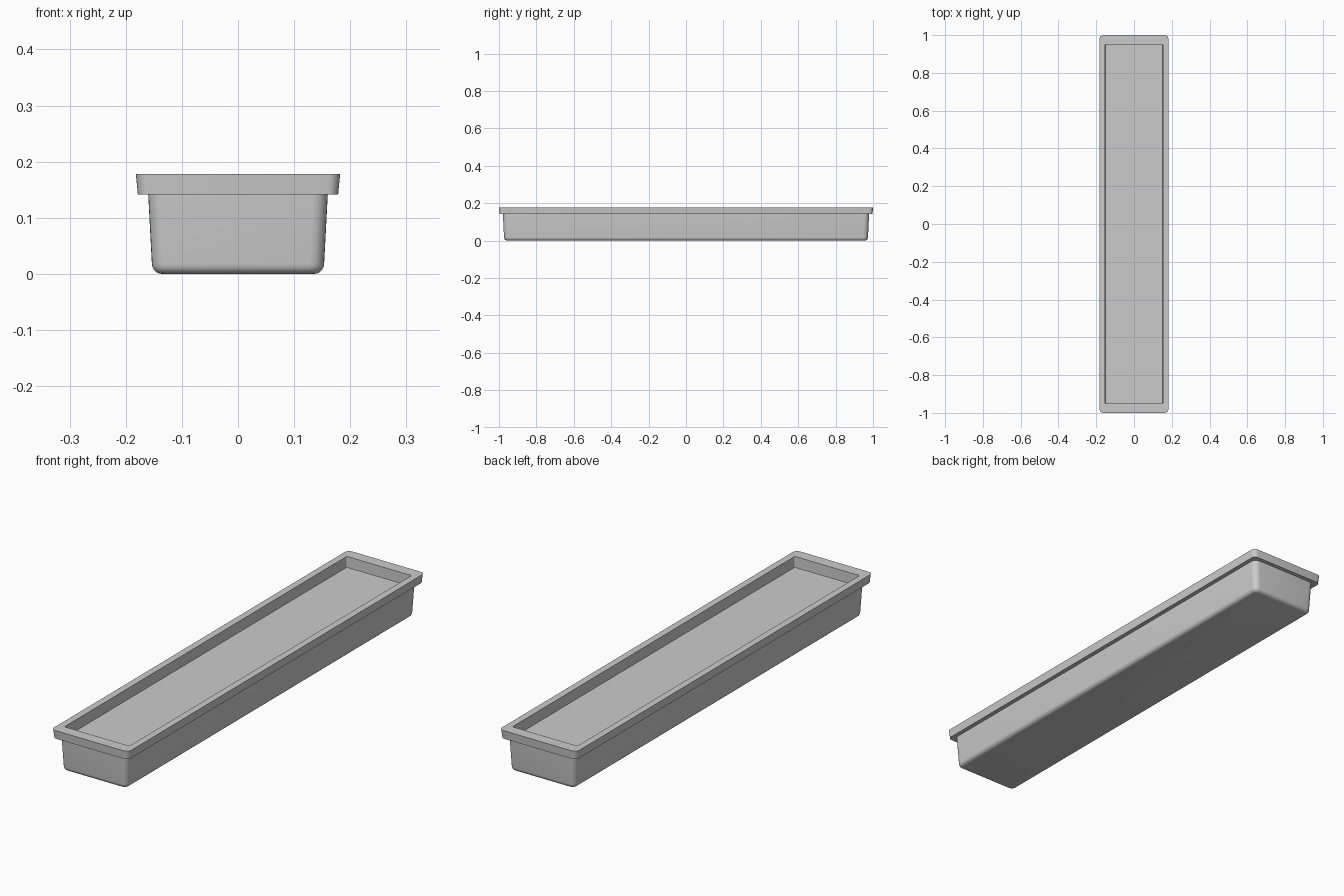
import bpy, bmesh
from math import sin, cos, pi, radians

if "Cube" in bpy.data.objects:
    bpy.data.objects.remove(bpy.data.objects["Cube"])

SEG = 6  # segments per rounded corner


def ring(bm, hx, hy, r, z):
    """Rounded rectangle loop of vertices."""
    vs = []
    for i, (sx, sy) in enumerate([(1, 1), (-1, 1), (-1, -1), (1, -1)]):
        for k in range(SEG + 1):
            a = (i + k / SEG) * pi / 2
            vs.append(bm.verts.new((sx * (hx - r) + r * cos(a),
                                    sy * (hy - r) + r * sin(a), z)))
    return vs


def loft(name, sections, cap_start=False, cap_end=False):
    """Skin a list of rounded rectangle sections into one object."""
    bm = bmesh.new()
    rings = [ring(bm, *s) for s in sections]
    n = len(rings[0])
    for a, b in zip(rings, rings[1:]):
        for i in range(n):
            j = (i + 1) % n
            bm.faces.new((a[i], a[j], b[j], b[i]))
    if cap_start:
        bm.faces.new(rings[0][::-1])
    if cap_end:
        bm.faces.new(rings[-1])
    me = bpy.data.meshes.new(name)
    bm.to_mesh(me)
    bm.free()
    ob = bpy.data.objects.new(name, me)
    bpy.context.collection.objects.link(ob)
    bpy.context.view_layer.objects.active = ob
    ob.select_set(True)
    bpy.ops.object.shade_smooth_by_angle(angle=radians(35))
    ob.select_set(False)
    return ob


# trough: rounded bottom, tapered sides, overhanging lip, inner walls
R = 0.018
sections = []
for k in range(6):
    a = k / 5 * pi / 2
    inset = R * (1 - sin(a))
    sections.append((0.1535 - inset, 0.973 - inset, 0.026 - inset, R * (1 - cos(a))))
sections += [
    (0.160, 0.979, 0.026, 0.142),
    (0.1785, 0.997, 0.020, 0.142),
    (0.182, 1.000, 0.020, 0.178),
    (0.153, 0.951, 0.006, 0.178),
    (0.152, 0.950, 0.006, 0.132),
]
loft("planter_trough", sections, cap_start=True)

# soil surface inside the trough
loft("soil", [(0.152, 0.950, 0.006, 0.132)], cap_end=True)
